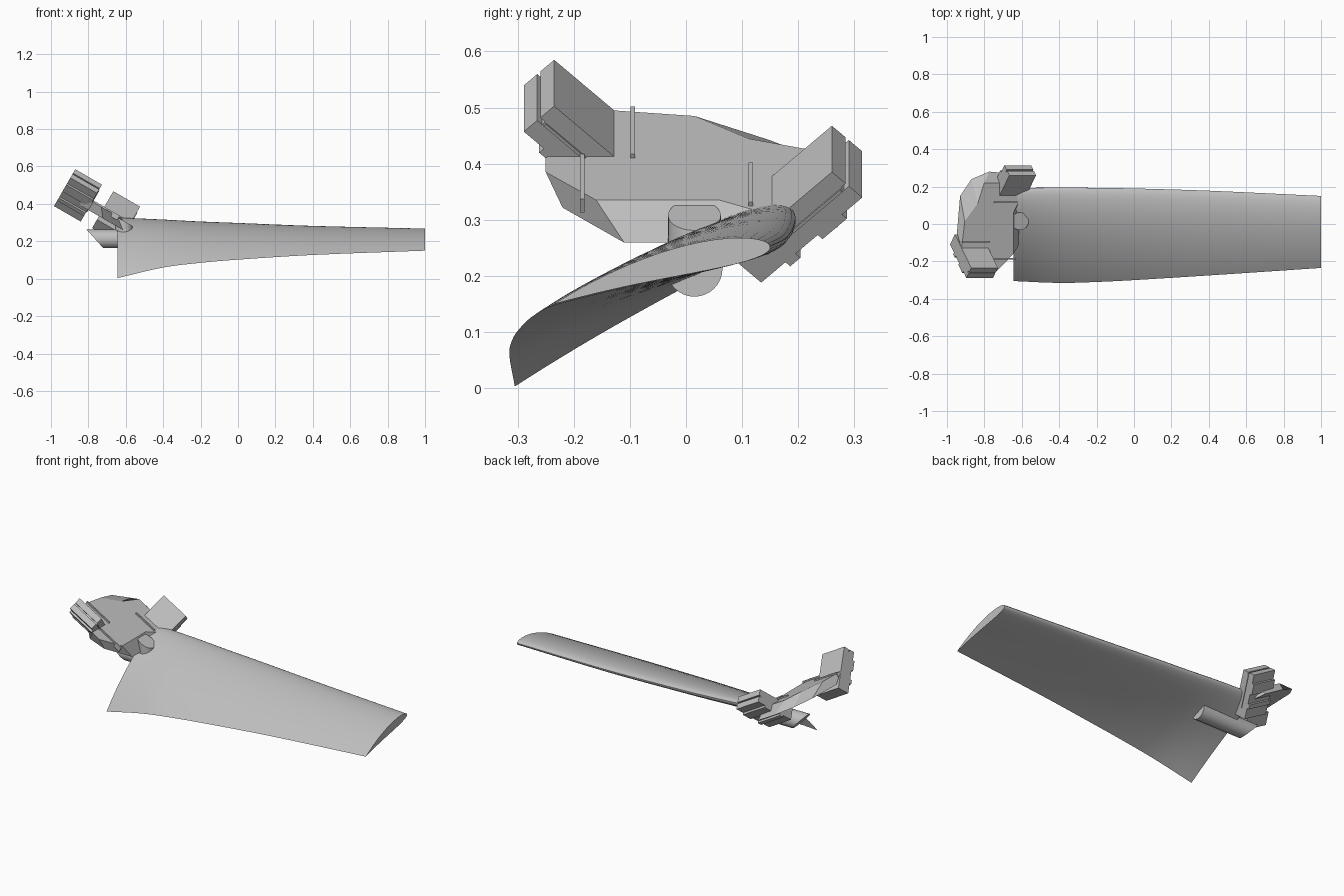
import bpy, bmesh, math
from mathutils import Vector

cube = bpy.data.objects.get("Cube")
if cube:
    bpy.data.objects.remove(cube, do_unlink=True)

grey = bpy.data.materials.new("plain_grey")
grey.use_nodes = True
colour = (0.52, 0.52, 0.52, 1)
grey.diffuse_color = colour
grey.node_tree.nodes["Principled BSDF"].inputs["Base Color"].default_value = colour


def loft(name, rings, smooth=False):
    """Skin closed rings of equal length and cap both ends."""
    bm = bmesh.new()
    loops = [[bm.verts.new(p) for p in ring] for ring in rings]
    for a, b in zip(loops, loops[1:]):
        for i in range(len(a)):
            j = (i + 1) % len(a)
            bm.faces.new((a[i], a[j], b[j], b[i]))
    bm.faces.new(loops[0])
    bm.faces.new(loops[-1])
    bmesh.ops.recalc_face_normals(bm, faces=bm.faces)
    mesh = bpy.data.meshes.new(name)
    bm.to_mesh(mesh)
    bm.free()
    mesh.materials.append(grey)
    obj = bpy.data.objects.new(name, mesh)
    bpy.context.collection.objects.link(obj)
    if smooth:
        bpy.ops.object.select_all(action='DESELECT')
        obj.select_set(True)
        bpy.context.view_layer.objects.active = obj
        bpy.ops.object.shade_smooth_by_angle(angle=math.radians(35))
    return obj


# Blade: twisted, tapered aerofoil
def aerofoil(steps=22):
    upper, lower = [], []
    for i in range(steps + 1):
        c = (1 - math.cos(math.pi * i / steps)) / 2
        half = 0.65 * (0.2969 * c**0.5 - 0.126 * c - 0.3516 * c**2
                       + 0.2843 * c**3 - 0.1036 * c**4)
        camber = 0.16 * c * (1 - c)
        upper.append((c, camber + half))
        lower.append((c, camber - half))
    return upper[::-1] + lower[1:-1]


# x, trailing y, trailing z, leading y, leading z
stations = [(-0.645, -0.305, 0.003, 0.19, 0.32), (-0.4, -0.315, 0.06, 0.195, 0.305),
            (-0.2, -0.31, 0.085, 0.193, 0.293), (0, -0.3, 0.102, 0.19, 0.284),
            (0.4, -0.275, 0.127, 0.178, 0.267), (1, -0.235, 0.15, 0.15, 0.253)]


def blend(k, f):
    """Smooth interpolation through the stations."""
    p = [Vector(stations[min(max(k + d, 0), len(stations) - 1)]) for d in (-1, 0, 1, 2)]
    h = p[2][0] - p[1][0]
    m = [(p[i + 1] - p[i - 1]) * (h / (p[i + 1][0] - p[i - 1][0])) for i in (1, 2)]
    return ((2*f**3 - 3*f*f + 1) * p[1] + (f**3 - 2*f*f + f) * m[0]
            + (3*f*f - 2*f**3) * p[2] + (f**3 - f*f) * m[1])


sections = [blend(k, f / 4) for k in range(len(stations) - 1) for f in range(4)]
sections.append(Vector(stations[-1]))
rings = []
for x, ty, tz, ly, lz in sections:
    dy, dz = ty - ly, tz - lz
    rings.append([(x, ly + c * dy + t * dz, lz + c * dz - t * dy) for c, t in aerofoil()])
loft("blade", rings, True)


# Tilted bracket frame: u runs down the slope, v is y, n is the plate normal
def frame(u, v, n):
    a = math.radians(30)
    return (-0.922 + u * math.cos(a) + n * math.sin(a), v,
            0.495 - u * math.sin(a) + n * math.cos(a))


def box(name, u, v, n):
    loft(name, [[frame(a, v[0], n[0]), frame(a, v[1], n[0]),
                 frame(a, v[1], n[1]), frame(a, v[0], n[1])] for a in u])


# Bracket plate with sloping skirt
top = [(-0.25, 0.17), (-0.25, 0.22), (-0.16, 0.32), (0.06, 0.32), (0.13, 0.36),
       (0.22, 0.3), (0.22, 0.14), (0.11, 0.1), (0.015, 0.02), (-0.13, 0)]
bottom = [(-0.24, 0.17), (-0.22, 0.26), (-0.11, 0.385), (0.03, 0.385), (0.13, 0.4),
          (0.27, 0.33), (0.28, 0.2), (0.24, 0.09), (0.15, 0.02), (-0.05, 0)]
loft("bracket_plate", [[frame(u, v, 0) for v, u in top],
                       [frame(u, v, -0.05) for v, u in bottom]])

# Narrow ribs on the plate
for name, v, u in (("front_rib", -0.185, (0.17, 0.33)), ("middle_rib", -0.095, (0, 0.17)),
                   ("back_rib", 0.115, (0.2, 0.34))):
    box(name, u, (v - 0.004, v + 0.004), (-0.02, 0.008))

# Slanted clamp blocks: profile in length s and depth t
profile = [(0, 0), (0, 0.034), (0.012, 0.034), (0.012, 0.042), (0, 0.042), (0, 0.075),
           (0.05, 0.075), (0.05, 0.087), (0.11, 0.087), (0.11, 0.075), (0.165, 0.075),
           (0.165, 0.087), (0.19, 0.087), (0.19, 0.075), (0.25, 0.075), (0.25, 0)]


def slanted(u, side, edge, s, t):
    return frame(u, side * (edge - 0.72 * s + 0.72 * t), 0.104 - 0.7 * s - 0.7 * t)


for name, side, edge, start in (("front_clamp", -1, 0.235, 0), ("back_clamp", 1, 0.26, 0.235)):
    end = start + 0.165
    loft(name, [[slanted(u, side, edge, s, t) for s, t in profile] for u in (start, end)])
    strip = [(0.015, 0.035), (0.015, 0.041), (0.2, 0.041), (0.2, 0.035)]
    loft(name + "_strip", [[slanted(u, side, edge, s, t) for s, t in strip]
                           for u in (end - 0.01, end + 0.004)])

# Horizontal spar under the blade, its outer end cut at a slant
circle = [(math.cos(2 * math.pi * i / 32), math.sin(2 * math.pi * i / 32)) for i in range(32)]
loft("spar", [[(x - slant * s, 0.015 + 0.05 * c, 0.213 + 0.05 * s) for c, s in circle]
              for x, slant in ((-0.765, 0.045), (-0.42, 0))], True)

# Upright pin with its top in line with the tilted plate
loft("pin", [[(-0.61 + 0.047 * c, 0.015 + 0.047 * s, z - slope * c) for c, s in circle]
             for z, slope in ((0.21, 0), (0.308, 0.027))], True)
